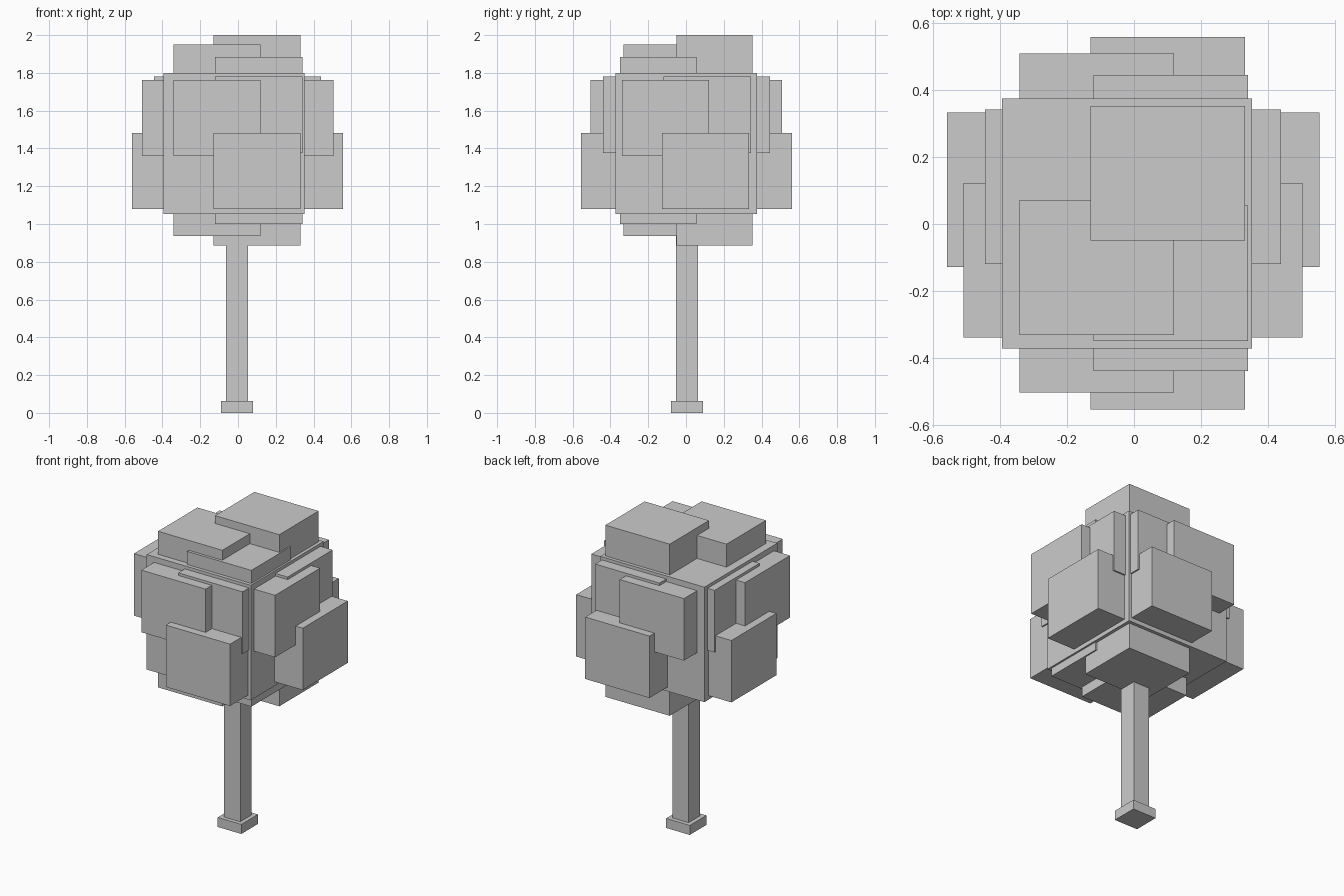
import bpy

if "Cube" in bpy.data.objects:
    bpy.data.objects.remove(bpy.data.objects["Cube"])


def box(name, xr, yr, zr):
    """Axis-aligned box from its x, y and z ranges."""
    ranges = (xr, yr, zr)
    bpy.ops.mesh.primitive_cube_add(
        size=1, location=[(a + b) / 2 for a, b in ranges])
    ob = bpy.context.object
    ob.name = name
    ob.scale = [b - a for a, b in ranges]
    bpy.ops.object.transform_apply(location=False, rotation=False, scale=True)
    return ob


# Trunk and its foot
box("trunk_foot", (-0.09, 0.08), (-0.08, 0.09), (0, 0.062))
box("trunk", (-0.063, 0.054), (-0.054, 0.063), (0.062, 1.1))

# Main block of foliage
box("foliage_core", (-0.395, 0.353), (-0.373, 0.375), (1.053, 1.80))

# Leaf blocks run through the core along each axis and stick out both ends:
# side range, height range, y range of the vertical block, reach from centre
leaves = [
    ((-0.130, 0.332), (1.08, 1.482), (-0.050, 0.353), 0.5575),
    ((-0.342, 0.120), (1.36, 1.763), (-0.332, 0.072), 0.507),
    ((-0.121, 0.341), (1.377, 1.78), (-0.350, 0.055), 0.4425),
]
cx, cy, cz = -0.0025, 0.0025, 1.4425
for i, (side, height, depth, r) in enumerate(leaves, 1):
    y_side = (side[0] + 0.002, side[1] + 0.002)
    box(f"leaf_block_x_{i}", (cx - r, cx + r), y_side, height)
    box(f"leaf_block_y_{i}", side, (cy - r, cy + r), height)
    box(f"leaf_block_z_{i}", side, depth, (cz - r, cz + r))
